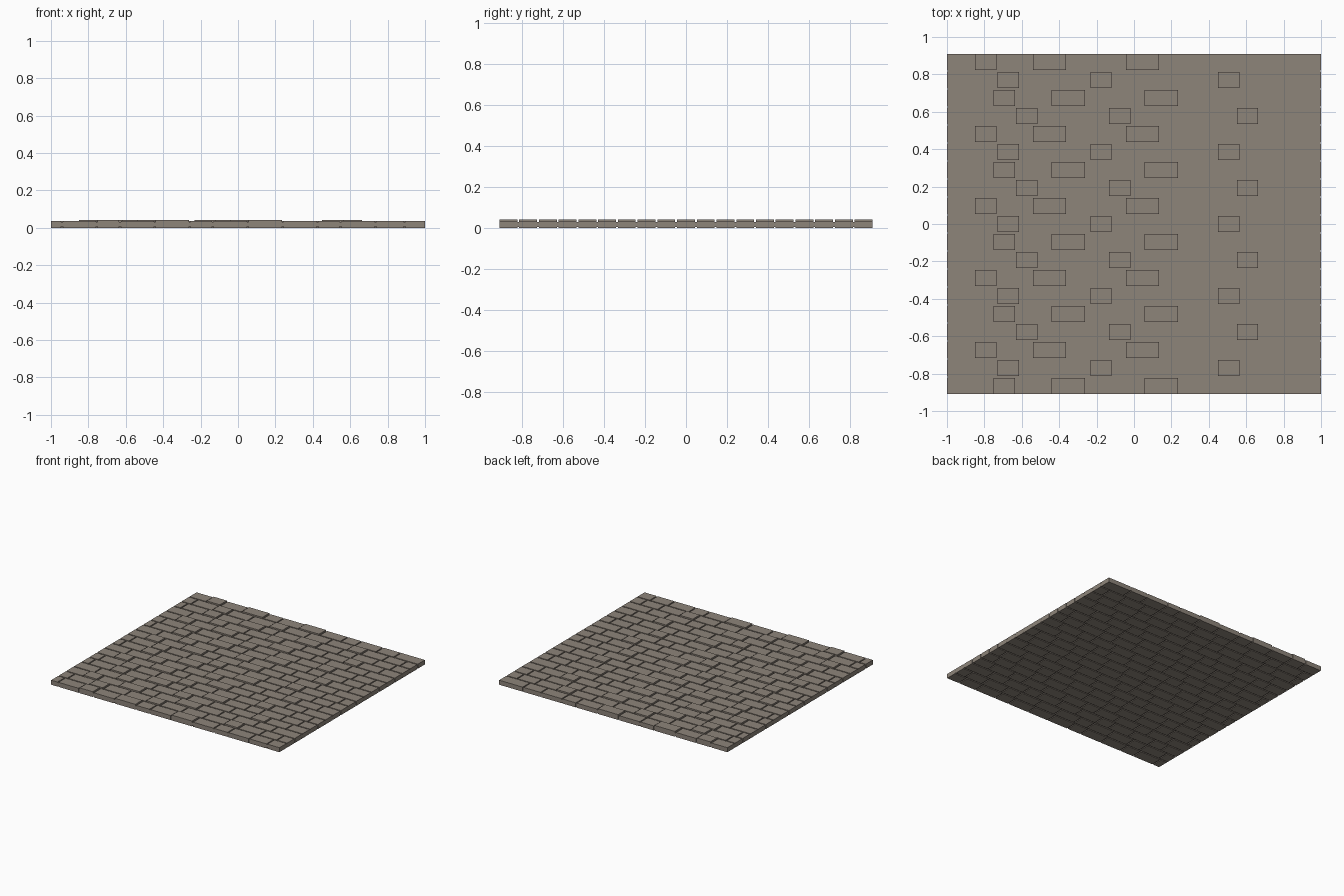
import bpy, bmesh

if "Cube" in bpy.data.objects:
    bpy.data.objects.remove(bpy.data.objects["Cube"])

stone = bpy.data.materials.new("warm grey stone")
stone.diffuse_color = (0.27, 0.232, 0.195, 1)
stone.use_nodes = True
stone.node_tree.nodes["Principled BSDF"].inputs["Base Color"].default_value = stone.diffuse_color

GAP = 0.009
ROWS = 19
PITCH = (1.82 + GAP) / ROWS
DEPTH = PITCH - GAP
TOP, RAISED = 0.036, 0.042
A, B, C = 0.1235, 0.1865, 0.155        # stone lengths including joint
# lengths running along a course from its first short stone
RUN = [A, B, B, A, B, B, B, A, B, C, B, B]
STARTS = [-0.85, -0.73, -0.75, -0.63]  # first short stone in each of four courses
RAISED_EVEN, RAISED_ODD = {0, 2, 5}, {0, 3, 7}


def add_box(bm, x0, x1, y0, y1, z0, z1):
    v = [bm.verts.new((x, y, z)) for z in (z0, z1)
         for x, y in ((x0, y0), (x1, y0), (x1, y1), (x0, y1))]
    bm.faces.new((v[3], v[2], v[1], v[0]))
    bm.faces.new(v[4:])
    for i in range(4):
        j = (i + 1) % 4
        bm.faces.new((v[i], v[j], v[j + 4], v[i + 4]))


def finish(bm, name):
    mesh = bpy.data.meshes.new(name)
    bm.to_mesh(mesh)
    bm.free()
    mesh.materials.append(stone)
    obj = bpy.data.objects.new(name, mesh)
    bpy.context.collection.objects.link(obj)


# mortar bed between the stones, open at top and bottom of each joint
bm = bmesh.new()
add_box(bm, -0.998, 0.998, -0.908, 0.908, 0.006, 0.030)
finish(bm, "mortar_bed")

# one object per course of paving stones, back to front
for row in range(ROWS):
    bm = bmesh.new()
    y1 = 0.91 - row * PITCH
    raised = RAISED_ODD if row % 2 else RAISED_EVEN
    start = STARTS[row % 4]
    stones = [(start - B * k, B, TOP) for k in (2, 1)]
    x = start
    for i, length in enumerate(RUN):
        stones.append((x, length, RAISED if i in raised else TOP))
        x += length
    for x, length, top in stones:
        x0, x1 = max(x, -1), min(x + length - GAP, 1)
        if 1 - x1 < 0.04:              # end stone fills the edge
            x1 = 1
        if x1 - x0 > 0.035:
            add_box(bm, x0, x1, y1 - DEPTH, y1, 0, top)
    finish(bm, f"stone_course_{row + 1}")
